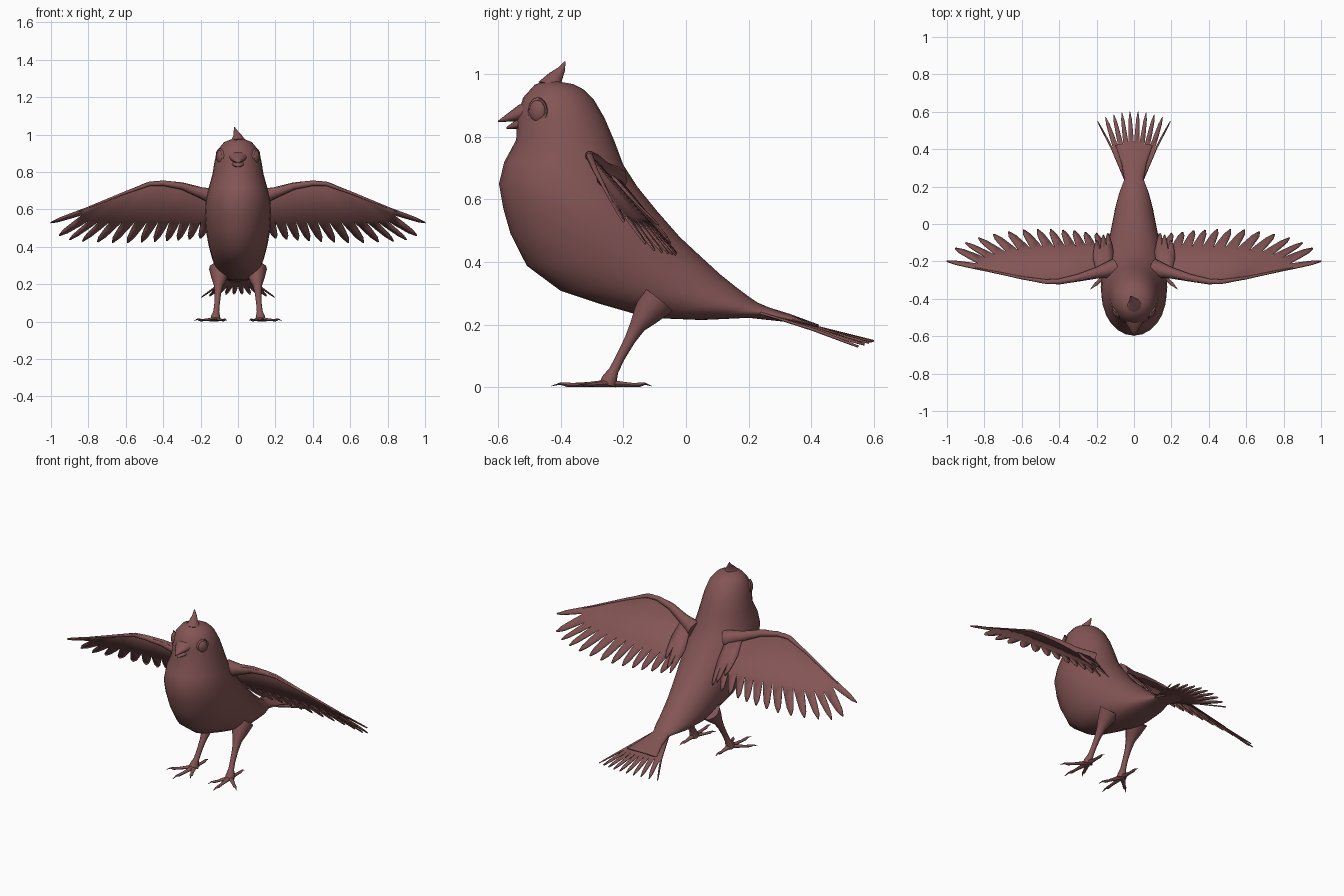
import bpy, bmesh, math
from mathutils import Vector as V

if "Cube" in bpy.data.objects:
    bpy.data.objects.remove(bpy.data.objects["Cube"])

mat = bpy.data.materials.new("plumage")
mat.diffuse_color = (0.23, 0.09, 0.09, 1)
mat.use_nodes = True
mat.node_tree.nodes["Principled BSDF"].inputs["Base Color"].default_value = mat.diffuse_color


def finish(name, bm, mirror=False, thick=0, angle=60):
    bmesh.ops.remove_doubles(bm, verts=bm.verts, dist=0.0005)
    bmesh.ops.recalc_face_normals(bm, faces=bm.faces)
    me = bpy.data.meshes.new(name)
    bm.to_mesh(me)
    bm.free()
    ob = bpy.data.objects.new(name, me)
    bpy.context.collection.objects.link(ob)
    me.materials.append(mat)
    if thick:
        m = ob.modifiers.new("thickness", 'SOLIDIFY')
        m.thickness, m.offset = thick, 0
    if mirror:
        ob.modifiers.new("mirror", 'MIRROR').use_mirror_merge = False
    bpy.ops.object.select_all(action='DESELECT')
    ob.select_set(True)
    bpy.context.view_layer.objects.active = ob
    bpy.ops.object.shade_smooth_by_angle(angle=math.radians(angle))
    return ob


def loft(bm, rings, n=20):
    """Skin elliptical rings given as (centre, half axis, half axis)."""
    rows = []
    for c, u, v in rings:
        rows.append([bm.verts.new(c + u * math.cos(2 * math.pi * k / n)
                                  + v * math.sin(2 * math.pi * k / n)) for k in range(n)])
    for a, b in zip(rows, rows[1:]):
        for k in range(n):
            bm.faces.new((a[k], a[(k + 1) % n], b[(k + 1) % n], b[k]))
    bm.faces.new(rows[0])
    bm.faces.new(rows[-1])


def tube(bm, pts, n=10, flat=1.0):
    """Tapered tube through (x, y, z, radius) points."""
    ps = [V(p[:3]) for p in pts]
    rings = []
    for i, p in enumerate(ps):
        d = (ps[min(i + 1, len(ps) - 1)] - ps[max(i - 1, 0)]).normalized()
        side = d.cross(V((0, 0, 1))).normalized()
        rings.append((p, side * pts[i][3], side.cross(d) * pts[i][3] * flat))
    loft(bm, rings, n)


def feather_fan(bm, hinges, tips, first, last, f):
    """Web from the hinge line to the notches, then one tapered blade per tip."""
    n = len(tips)
    notch = [first]
    for i in range(n - 1):
        mid = (tips[i] + tips[i + 1]) / 2
        notch.append(mid.lerp((hinges[i] + hinges[i + 1]) / 2, f))
    notch.append(last)
    edge = [hinges[0]] + [(a + b) / 2 for a, b in zip(hinges, hinges[1:])] + [hinges[-1]]
    for i in range(n):
        a, b, t = notch[i], notch[i + 1], tips[i]
        mid = (a + b) / 2
        rows = [(edge[i], edge[i + 1]), (a, b)]
        for s, w in ((0.4, 0.84), (0.78, 0.6), (1, 0.12)):
            c = mid.lerp(t, s)
            rows.append((c + (a - mid) * w, c + (b - mid) * w))
        for (p, q), (r, s) in zip(rows, rows[1:]):
            pts = [p, q, s, r] if (p - q).length > 0.001 else [p, s, r]
            bm.faces.new([bm.verts.new(x) for x in pts])


# Body and head: front point (y, z), back point (y, z), half width
sections = [
    (-.44, .982, -.36, .968, .03), (-.483, .966, -.325, .95, .075),
    (-.52, .925, -.295, .92, .105), (-.54, .86, -.26, .86, .125),
    (-.542, .79, -.23, .79, .136), (-.58, .72, -.2, .71, .157),
    (-.597, .65, -.155, .64, .173), (-.583, .57, -.09, .56, .178),
    (-.56, .49, -.02, .48, .172), (-.508, .388, .05, .415, .156),
    (-.4, .308, .11, .36, .138), (-.28, .268, .16, .32, .122),
    (-.12, .222, .2, .29, .105), (.05, .215, .23, .27, .083),
    (.2, .222, .265, .255, .052), (.31, .21, .33, .235, .065), (.42, .192, .425, .2, .1)]
bm = bmesh.new()
loft(bm, [(V((0, (a + c) / 2, (b + d) / 2)), V((w, 0, 0)), V((0, (c - a) / 2, (d - b) / 2)))
          for a, b, c, d, w in sections], 24)
finish("body", bm)

# Crest on the crown
bm = bmesh.new()
tube(bm, [(0, -.43, .94, .055), (0, -.43, .965, .042), (-.003, -.417, .99, .024),
          (-.012, -.397, 1.015, .012), (-.02, -.386, 1.04, .002)])
finish("crest", bm)

# Beak halves
for name, rings in (
        ("upper_beak", [(-.49, .885, .06, .035), (-.535, .875, .042, .026),
                        (-.57, .861, .02, .013), (-.6, .849, .002, .002)]),
        ("lower_beak", [(-.49, .848, .05, .025), (-.54, .84, .03, .015), (-.573, .828, .003, .003)])):
    bm = bmesh.new()
    loft(bm, [(V((0, y, z)), V((w, 0, 0)), V((0, 0, h))) for y, z, w, h in rings], 12)
    finish(name, bm)

# Eyes with a raised lid ring
bm = bmesh.new()
bmesh.ops.create_uvsphere(bm, u_segments=16, v_segments=10, radius=1)
for v in bm.verts:
    v.co = V((.094 + v.co.x * .02 + v.co.y * .008, -.473 + v.co.y * .027, .882 + v.co.z * .037))
finish("eye", bm, mirror=True)
bpy.ops.mesh.primitive_torus_add(major_segments=20, minor_segments=6, major_radius=1, minor_radius=.15)
ring = bpy.context.object
bm = bmesh.new()
bm.from_mesh(ring.data)
bpy.data.objects.remove(ring)
for v in bm.verts:
    x, y, z = v.co
    v.co = V((.097 + z * .04 + x * .016, -.473 + x * .027, .882 + y * .038))
finish("eyelid", bm, mirror=True)

# Wings: feather tips from the outermost to the innermost
tips = [V(p) for p in (
    (1, -.2, .53), (.955, -.13, .46), (.9, -.1, .437), (.83, -.075, .43), (.75, -.055, .426),
    (.67, -.042, .423), (.59, -.032, .422), (.515, -.03, .425), (.445, -.03, .428),
    (.38, -.033, .432), (.32, -.036, .436), (.26, -.045, .44), (.2, -.05, .445))]
wrist, elbow, root = V((.46, -.32, .75)), V((.3, -.305, .743)), V((.12, -.26, .69))
hinges = [V((.58, -.298, .702)), V((.55, -.302, .715)), V((.52, -.31, .728)), V((.49, -.315, .742)),
          wrist, wrist.lerp(elbow, .25), wrist.lerp(elbow, .5), wrist.lerp(elbow, .75), elbow]
hinges += [elbow.lerp(root, k / 4) for k in range(1, 5)]
bm = bmesh.new()
feather_fan(bm, hinges, tips, V((.8, -.25, .612)), V((.14, -.15, .54)), .36)
finish("wing_feathers", bm, mirror=True, thick=.006, angle=40)

# Padded front edge of the wings
bm = bmesh.new()
tube(bm, [(.1, -.235, .66, .05), (.2, -.262, .69, .03), (.3, -.288, .725, .02), (.4, -.308, .74, .015),
          (.47, -.308, .737, .012), (.6, -.288, .69, .008), (.85, -.235, .59, .004)])
finish("wing_front_edge", bm, mirror=True)

# Short feathers where the wing meets the back
bm = bmesh.new()
feather_fan(bm, [V((.2, -.26, .7)), V((.16, -.24, .69)), V((.12, -.22, .68))],
            [V((.2, -.09, .52)), V((.165, -.06, .48)), V((.14, -.05, .46))],
            V((.22, -.18, .61)), V((.11, -.15, .57)), .4)
finish("shoulder_feathers", bm, mirror=True, thick=.006, angle=40)

# Tail fan
bm = bmesh.new()
ts = [-1 + 2 * i / 9 for i in range(10)]
feather_fan(bm, [V((.045 * t, .22, .243)) for t in ts],
            [V((.195 * t, .6 - .05 * t * t, .148 - .018 * t * t)) for t in ts],
            V((-.125, .41, .185)), V((.125, .41, .185)), .46)
finish("tail_feathers", bm, thick=.007, angle=40)

# Legs
bm = bmesh.new()
tube(bm, [(.095, -.09, .28, .06), (.1, -.13, .23, .042), (.104, -.155, .195, .026),
          (.108, -.18, .15, .018), (.112, -.21, .095, .015), (.116, -.23, .055, .016),
          (.12, -.245, .025, .025), (.12, -.25, .008, .027)], 12)
finish("leg", bm, mirror=True)

# Toes with pointed claws
bm = bmesh.new()
for x, y in ((.135, -.43), (.235, -.35), (.06, -.37), (.12, -.11)):
    a, b = V((.12, -.245, .012)), V((x, y, .004))
    path = []
    for s, r, z in ((0, .018, .013), (.3, .012, .01), (.55, .009, .008), (.72, .01, .008),
                    (.85, .005, .012), (1, .001, .004)):
        p = a.lerp(b, s)
        path.append((p.x, p.y, z, r))
    tube(bm, path, 8, .7)
finish("toes", bm, mirror=True)
